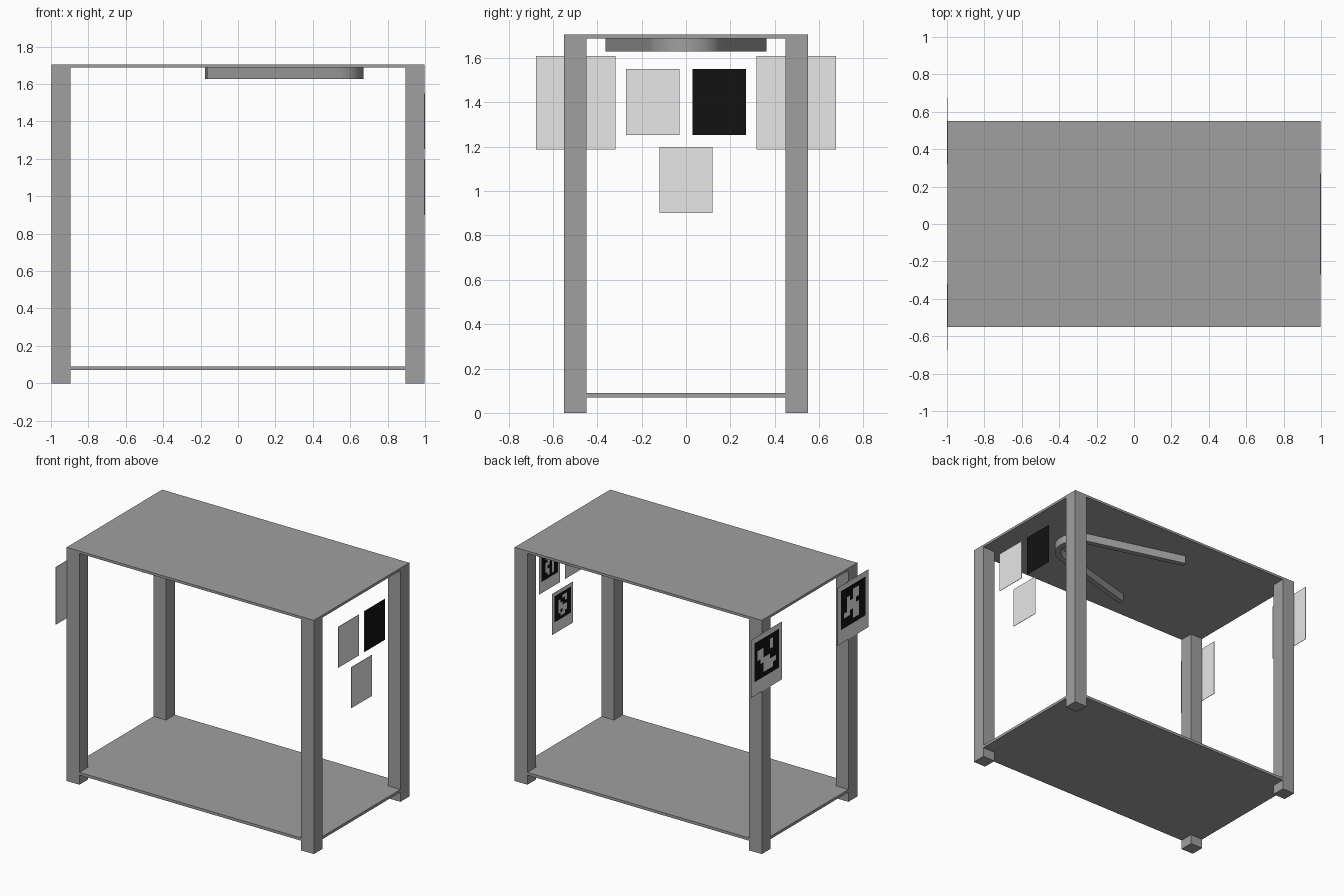
import bpy, bmesh, math

if "Cube" in bpy.data.objects:
    bpy.data.objects.remove(bpy.data.objects["Cube"])


def material(name, v):
    m = bpy.data.materials.new(name)
    m.diffuse_color = (v, v, v, 1)
    m.use_nodes = True
    m.node_tree.nodes["Principled BSDF"].inputs["Base Color"].default_value = m.diffuse_color
    return m


GREY = material("frame grey", 0.35)
WHITE = material("plate white", 1.0)
BLACK = material("marker black", 0.006)


def finish(name, bm, mats):
    me = bpy.data.meshes.new(name)
    bm.to_mesh(me)
    bm.free()
    for m in mats:
        me.materials.append(m)
    ob = bpy.data.objects.new(name, me)
    bpy.context.collection.objects.link(ob)
    return ob


def box(name, lo, hi, mats):
    bm = bmesh.new()
    bmesh.ops.create_cube(bm, size=1)
    for v in bm.verts:
        v.co = [(a + b) / 2 + c * (b - a) for a, b, c in zip(lo, hi, v.co)]
    return finish(name, bm, mats)


X, Y, H, P = 0.997, 0.55, 1.705, 0.102

# Four corner posts
for sx, nx in ((-1, "left"), (1, "right")):
    for sy, ny in ((-1, "front"), (1, "back")):
        xs = sorted((sx * X, sx * (X - P)))
        ys = sorted((sy * Y, sy * (Y - P)))
        box(f"{ny}_{nx}_post", (xs[0], ys[0], 0), (xs[1], ys[1], H - 0.018), [GREY])

# Top panel and lower shelf
box("top_panel", (-X, -Y, H - 0.018), (X, Y, H), [GREY])
box("lower_shelf", (-X + .0005, -Y + .0005, 0.07), (X - .0005, Y - .0005, 0.09), [GREY])

# V-shaped guide rail with a rounded nose, hung below the top
R, T, CX, A = 0.17, 0.04, 0.5, math.radians(15.7)
N = 24


def rail_path(r):
    pts = []
    for i in range(N + 1):
        a = -(math.pi / 2 - A) + (math.pi - 2 * A) * i / N
        pts.append((CX + r * math.cos(a), r * math.sin(a)))
    reach = 0.738
    (x0, y0), (x1, y1) = pts[0], pts[-1]
    dx, dy = reach * math.cos(A), reach * math.sin(A)
    return [(x0 - dx, y0 - dy)] + pts + [(x1 - dx, y1 + dy)]


bm = bmesh.new()
rings = []
for o, i in zip(rail_path(R), rail_path(R - T)):
    rings.append([bm.verts.new((p[0], p[1], z)) for p, z in
                  ((o, 1.628), (o, 1.687), (i, 1.687), (i, 1.628))])
for a, b in zip(rings, rings[1:]):
    for k in range(4):
        bm.faces.new((a[k], a[(k + 1) % 4], b[(k + 1) % 4], b[k]))
bm.faces.new(rings[0])
bm.faces.new(rings[-1])
bmesh.ops.recalc_face_normals(bm, faces=bm.faces)
rail = finish("guide_rail", bm, [GREY])
bpy.context.view_layer.objects.active = rail
rail.select_set(True)
bpy.ops.object.shade_smooth_by_angle(angle=math.radians(30))


# Marker: white plate with a chequered panel on its -x side
def marker(name, x, yc, ztop, w, h, margin, rows, black_back=False):
    plate = box(name + "_plate", (x, yc - w / 2, ztop - h), (x + 0.003, yc + w / 2, ztop),
                [WHITE, BLACK])
    if black_back:
        for f in plate.data.polygons:
            f.material_index = int(f.normal.x > 0.9)
    s = w - 2 * margin
    c = s / 8
    bm = bmesh.new()
    for r in range(8):
        for k in range(8):
            y, z = yc + s / 2 - k * c, ztop - margin - r * c
            f = bm.faces.new([bm.verts.new((x - 0.001, *q)) for q in
                              ((y, z), (y, z - c), (y - c, z - c), (y - c, z))])
            inside = 0 < r < 7 and 0 < k < 7
            f.material_index = int(inside and rows[r - 1][k - 1] == "#")
    bmesh.ops.remove_doubles(bm, verts=bm.verts, dist=1e-5)
    finish(name + "_pattern", bm, [BLACK, WHITE])


# Two large markers outside the left end
marker("back_left_marker", -0.999, 0.497, 1.608, 0.357, 0.42, 0.037,
       ["....#.", "##..#.", "##....", ".###..", "..####", "..###."])
marker("front_left_marker", -0.999, -0.497, 1.608, 0.357, 0.42, 0.037,
       ["...##.", ".#.##.", ".###..", ".####.", "##.##.", "...##."])

# Three small markers at the right end, facing inward
marker("upper_front_marker", 0.996, -0.15, 1.55, 0.24, 0.298, 0.025,
       ["..##..", ".##.#.", "..##..", "#..##.", ".##...", "..#.#."])
marker("upper_back_marker", 0.996, 0.15, 1.55, 0.24, 0.298, 0.025,
       [".####.", "..##..", ".##.#.", ".#..#.", ".##.#.", "..#.#."], True)
marker("lower_middle_marker", 0.996, 0.0, 1.198, 0.24, 0.298, 0.025,
       ["...##.", ".#..#.", ".##...", ".####.", ".#.##.", "..##.."])
